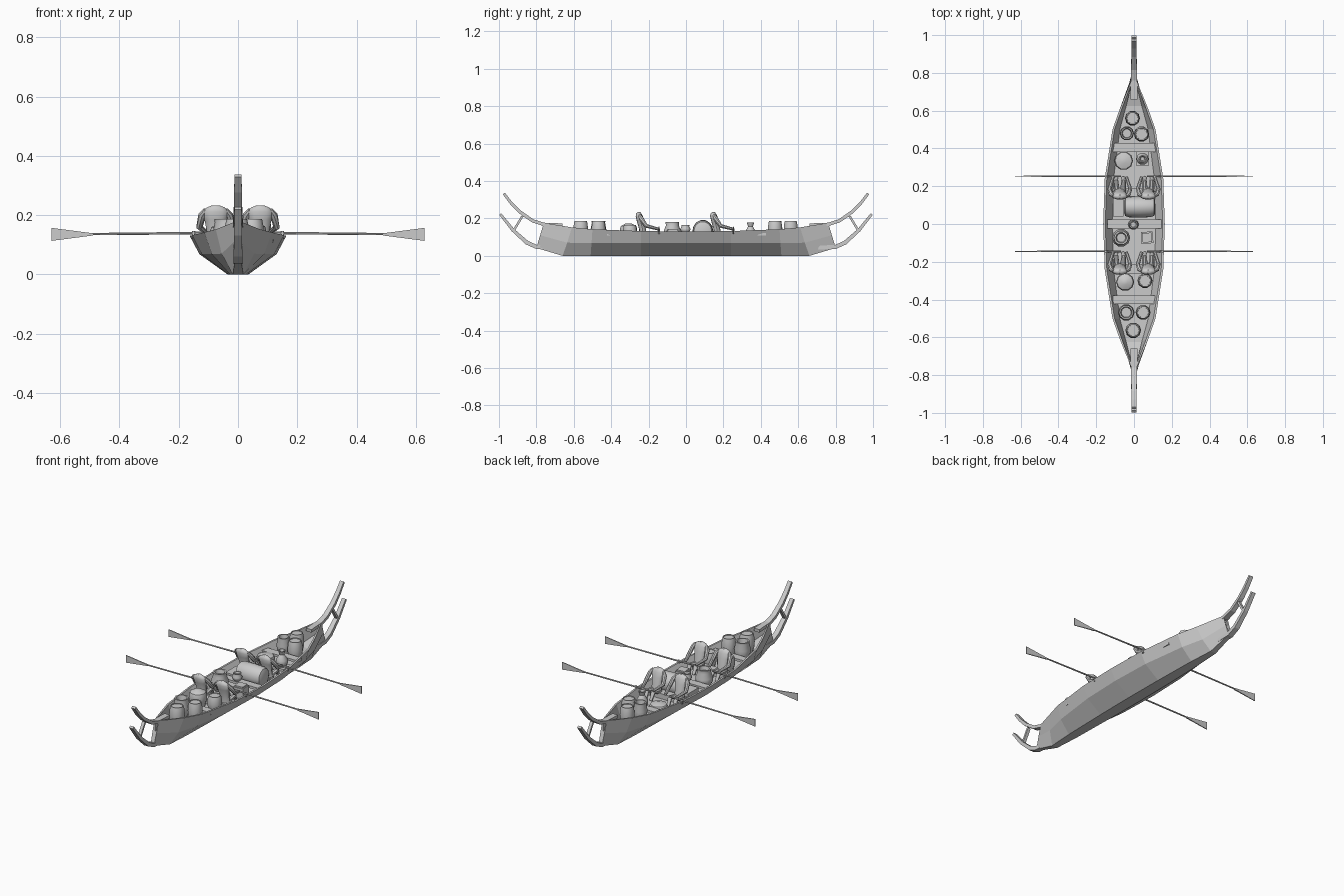
import bpy, bmesh, math
from mathutils import Vector

if "Cube" in bpy.data.objects:
    bpy.data.objects.remove(bpy.data.objects["Cube"])

grey = bpy.data.materials.new("plain grey")
grey.diffuse_color = (0.6, 0.6, 0.6, 1)
grey.use_nodes = True
grey.node_tree.nodes["Principled BSDF"].inputs["Base Color"].default_value = grey.diffuse_color


def make(name, verts, faces, smooth=False):
    me = bpy.data.meshes.new(name)
    me.from_pydata(verts, [], faces)
    bm = bmesh.new()
    bm.from_mesh(me)
    bmesh.ops.recalc_face_normals(bm, faces=bm.faces)
    bm.to_mesh(me)
    bm.free()
    me.materials.append(grey)
    ob = bpy.data.objects.new(name, me)
    bpy.context.collection.objects.link(ob)
    if smooth:
        bpy.ops.object.select_all(action='DESELECT')
        ob.select_set(True)
        bpy.context.view_layer.objects.active = ob
        bpy.ops.object.shade_smooth_by_angle(angle=math.radians(40))
    return ob


def loft(name, rings, smooth=False):
    """Skin a list of equal-length closed rings and cap both ends."""
    n = len(rings[0])
    verts = [v for r in rings for v in r]
    faces = [(i * n + j, i * n + (j + 1) % n, (i + 1) * n + (j + 1) % n, (i + 1) * n + j)
             for i in range(len(rings) - 1) for j in range(n)]
    faces += [tuple(range(n)), tuple(range(len(verts) - n, len(verts)))]
    return make(name, verts, faces, smooth)


def lathe(name, x, y, z, profile, sides=10, smooth=True):
    """Turned pot or barrel from (radius, height) points."""
    return loft(name, [[(x + r * math.cos(math.tau * k / sides), y + r * math.sin(math.tau * k / sides), z + h)
                        for k in range(sides)] for r, h in profile], smooth)


def box(name, c, s, turn=0.0):
    rings = []
    for dz in (-.5, .5):
        ring = []
        for a, b in ((-.5, -.5), (.5, -.5), (.5, .5), (-.5, .5)):
            px, py = a * s[0], b * s[1]
            ring.append((c[0] + px * math.cos(turn) - py * math.sin(turn),
                         c[1] + px * math.sin(turn) + py * math.cos(turn), c[2] + dz * s[2]))
        rings.append(ring)
    return loft(name, rings)


def bar(name, path, end):
    """Rectangular timber following (y, z, half_width, half_thickness) points."""
    rings = []
    for i, (y, z, w, t) in enumerate(path):
        a, b = path[max(i - 1, 0)], path[min(i + 1, len(path) - 1)]
        d = Vector((b[0] - a[0], b[1] - a[1])).normalized()
        ny, nz = -d.y * t, d.x * t
        rings.append([(-w, end * (y + ny), z + nz), (w, end * (y + ny), z + nz),
                      (w, end * (y - ny), z - nz), (-w, end * (y - ny), z - nz)])
    return loft(name, rings)


def limb(name, pts, radii, sides=8):
    rings = []
    for i, p in enumerate(pts):
        d = (Vector(pts[min(i + 1, len(pts) - 1)]) - Vector(pts[max(i - 1, 0)])).normalized()
        u = d.cross(Vector((.3, .2, 1))).normalized()
        v = d.cross(u)
        rings.append([tuple(Vector(p) + radii[i] * (u * math.cos(math.tau * k / sides) + v * math.sin(math.tau * k / sides)))
                      for k in range(sides)])
    return loft(name, rings, True)


# Hull: y_top, y_bottom, top half-width, top z, middle half-width, middle z, keel half-width, keel z
stations = [(0, 0, .163, .130, .130, .068, .035, 0), (.24, .24, .155, .132, .122, .068, .033, 0),
            (.50, .51, .114, .142, .088, .068, .027, 0), (.61, .66, .075, .152, .055, .070, .018, 0),
            (.76, .80, .014, .176, .013, .110, .011, .042)]
rings = []
for end, rows in ((-1, stations[:0:-1]), (1, stations)):
    for yt, yb, wt, zt, wm, zm, wb, zb in rows:
        t = min(.011, wt * .45)
        wf = max(wm - .014, .004)
        ym = (yt + yb) / 2
        half = [(wb, yb, zb), (wm, ym, zm), (wt, yt, zt), (wt - t, yt, zt), (wf, ym - .01 * (yt > .6), zm + .006)]
        rings.append([(x, end * y, z) for x, y, z in half] + [(-x, end * y, z) for x, y, z in half[::-1]])
loft("hull", rings)

# Forked stem posts at both ends
for end, side in ((-1, "front"), (1, "rear")):
    bar(side + "_upper_post", [(.66, .164, .018, .009), (.76, .168, .017, .009), (.82, .187, .015, .009),
                               (.89, .236, .014, .009), (.935, .282, .013, .008), (.974, .333, .012, .007)], end)
    bar(side + "_lower_post", [(.69, .043, .016, .010), (.80, .048, .016, .011), (.85, .070, .015, .011),
                               (.925, .137, .013, .009), (.993, .223, .012, .007)], end)
    bar(side + "_post_brace", [(.875, .212, .009, .006), (.922, .134, .009, .006)], end)

# Cross benches
for i, (y, w) in enumerate(((-.4, .23), (0, .29), (.405, .23))):
    box(f"bench_{i}", (.004, y, .115), (w, .045, .014))

# Oars and rowers
for row, yb in (("front", -.248), ("rear", .15)):
    box(row + "_rower_seat", (0, yb + .012, .09), (.21, .05, .03))
    for s, side in ((-1, "left"), (1, "right")):
        tag = f"{row}_{side}_"
        yo = yb + .103
        limb(tag + "oar_shaft", [(s * .07, yo, .142), (s * .17, yo, .139), (s * .5, yo, .136)], [.005, .0045, .004], 6)
        loft(tag + "oar_blade", [[(s * x, yo - t, .135 - h), (s * x, yo + t, .135 - h),
                                  (s * x, yo + t, .135 + h), (s * x, yo - t, .135 + h)]
                                 for x, t, h in ((.49, .004, .004), (.53, .003, .009), (.63, .002, .022))])
        limb(tag + "oar_lock", [(s * .15, yo, .120), (s * .15, yo, .146)], [.006, .006], 6)
        cx = s * .075
        loft(tag + "rower_torso", [[(cx + rx * math.cos(math.tau * k / 12), yb + dy + ry * math.sin(math.tau * k / 12), z)
                                    for k in range(12)]
                                   for dy, z, rx, ry in ((.020, .098, .034, .022), (.016, .140, .029, .018),
                                                         (.005, .185, .038, .020), (-.002, .212, .043, .019),
                                                         (-.004, .226, .030, .014), (-.004, .233, .012, .008))], True)
        for a in (-1, 1):
            part = "outer" if a == s else "inner"
            limb(tag + part + "_arm", [(cx + a * .035, yb - .002, .218), (cx + a * .046, yb + .008, .200),
                                       (cx + a * .055, yb + .035, .160), (cx + a * .035, yb + .10, .143)],
                 [.008, .013, .011, .008])
            limb(tag + part + "_leg", [(cx + a * .016, yb + .018, .108), (cx + a * .020, yb + .078, .122),
                                       (cx + a * .018, yb + .095, .080)], [.016, .013, .009])

# Barrels and open baskets at the ends
barrel = [(.75, 0), (.95, .3), (1, .55), (.92, .85), (.82, 1), (.74, 1), (.72, .96)]
basket = [(.7, 0), (.95, .35), (1, .6), (.85, .9), (.88, 1), (.7, 1), (.6, .75)]
for i, (x, y, r, h, prof) in enumerate((
        (-.008, .560, .040, .113, barrel), (-.038, .480, .038, .113, basket), (.040, .476, .041, .113, barrel),
        (-.004, -.563, .042, .113, barrel), (-.041, -.468, .044, .113, basket), (.048, -.468, .040, .113, barrel))):
    lathe(f"barrel_{i}", x, y, .074, [(r * a, h * b) for a, b in prof], 10)

# Clay pots, jars and sacks
pot = [(.6, 0), (.95, .3), (1, .55), (.75, .82), (.8, 1), (.6, 1), (.5, .8)]
jar = [(.55, 0), (.95, .3), (.95, .5), (.4, .78), (.62, 1), (.45, 1), (.3, .85)]
lid = [(.8, 0), (1, .4), (1, .7), (.9, .85), (.3, 1)]
for name, x, y, z, r, h, prof in (
        ("rear_sack", -.055, .335, .074, .050, .060, lid), ("rear_jar", .045, .345, .074, .034, .105, jar),
        ("middle_jar", -.003, -.003, .122, .028, .043, pot), ("middle_basket", -.068, -.073, .074, .048, .108, pot),
        ("front_pot", -.047, -.307, .074, .048, .100, lid), ("front_small_pot", .058, -.300, .074, .040, .090, barrel)):
    lathe(name, x, y, z, [(r * a, h * b) for a, b in prof], 10)

# Large bundle lying across the middle
loft("bundle", [[(x, .09 + .056 * r * math.cos(math.tau * k / 14), .132 + .06 * r * math.sin(math.tau * k / 14))
                 for k in range(14)]
                for x, r in ((-.052, .6), (-.046, .85), (-.025, .97), (.03, 1), (.085, .96), (.106, .85), (.112, .6))], True)

# Crates
box("rear_crate", (-.083, .09, .098), (.055, .10, .05))
box("middle_crate", (.070, -.072, .104), (.062, .062, .06), .06)
box("middle_crate_lid", (.070, -.072, .138), (.050, .050, .008), .06)
box("rear_crate_by_jar", (.045, .345, .080), (.07, .07, .015))
